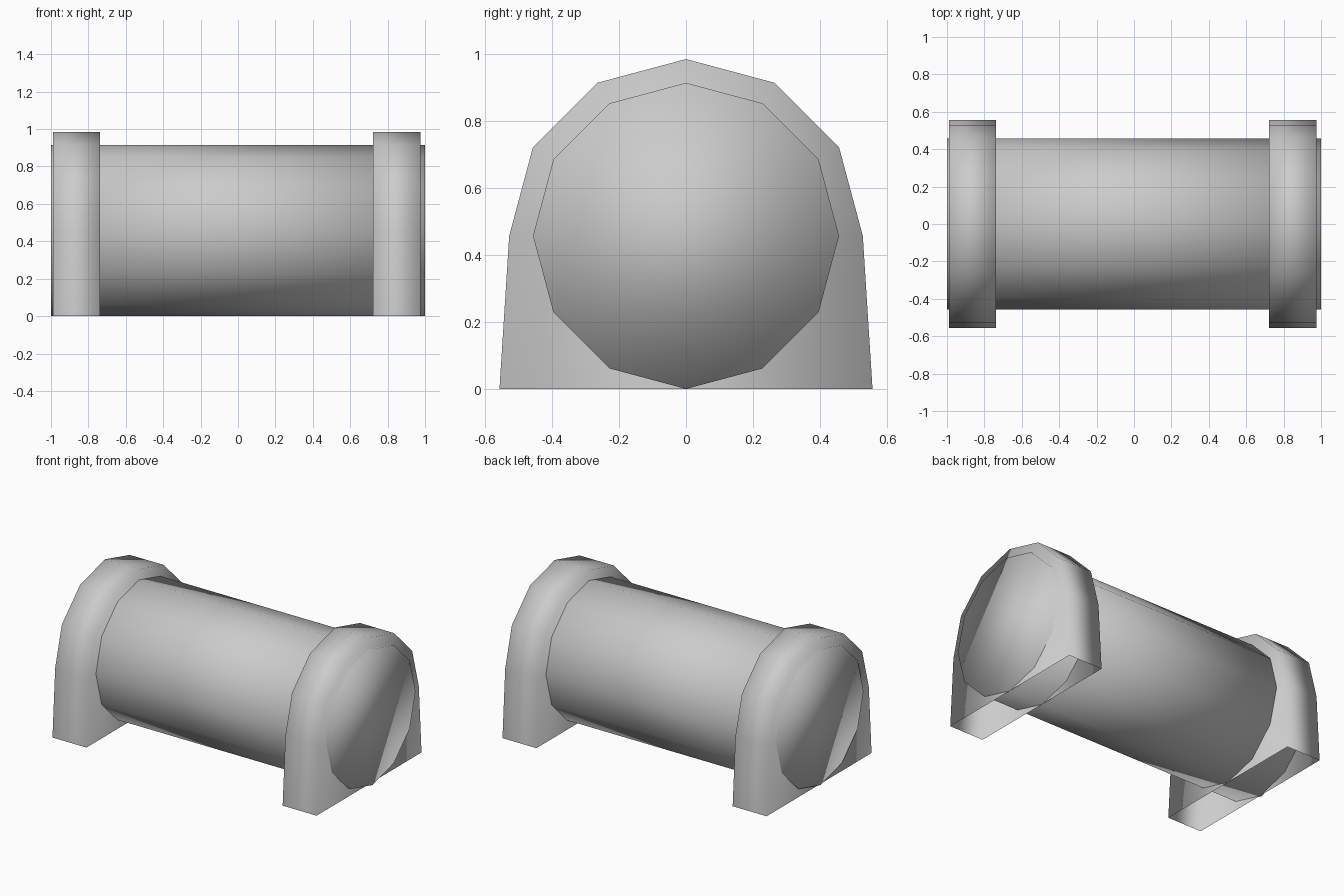
import bpy, bmesh, math

if "Cube" in bpy.data.objects:
    bpy.data.objects.remove(bpy.data.objects["Cube"])

gray = bpy.data.materials.new("plain_gray")
gray.use_nodes = True
color = (0.6, 0.6, 0.6, 1)
gray.diffuse_color = color
gray.node_tree.nodes["Principled BSDF"].inputs["Base Color"].default_value = color

AXIS_Z = 0.457  # height of the barrel's axis


def arc(radius, first, last):
    """Points (y, z) on a twelve-sided ring around the barrel's axis."""
    return [(radius * math.cos(math.tau * i / 12),
             AXIS_Z + radius * math.sin(math.tau * i / 12))
            for i in range(first, last + 1)]


def extrude_x(name, profile, x0, x1, open_bottom=False):
    """Run a (y, z) profile along x, with both ends capped."""
    bm = bmesh.new()
    near, far = ([bm.verts.new((x, y, z)) for y, z in profile] for x in (x0, x1))
    bm.faces.new(near[::-1])
    bm.faces.new(far)
    count = len(profile)
    for i in range(count - 1 if open_bottom else count):
        j = (i + 1) % count
        bm.faces.new((near[i], near[j], far[j], far[i]))
    bmesh.ops.recalc_face_normals(bm, faces=bm.faces[:])
    for face in bm.faces:
        face.smooth = True
    mesh = bpy.data.meshes.new(name)
    bm.to_mesh(mesh)
    bm.free()
    mesh.materials.append(gray)
    obj = bpy.data.objects.new(name, mesh)
    bpy.context.collection.objects.link(obj)
    return obj


# Barrel
extrude_x("barrel", arc(AXIS_Z, 0, 11), -1, 1)

# Arched supports, hollow and open underneath
arch = [(0.557, 0)] + arc(0.528, 0, 6) + [(-0.557, 0)]
extrude_x("right_support", arch, -0.99, -0.737, open_bottom=True)
extrude_x("left_support", arch, 0.722, 0.975, open_bottom=True)
